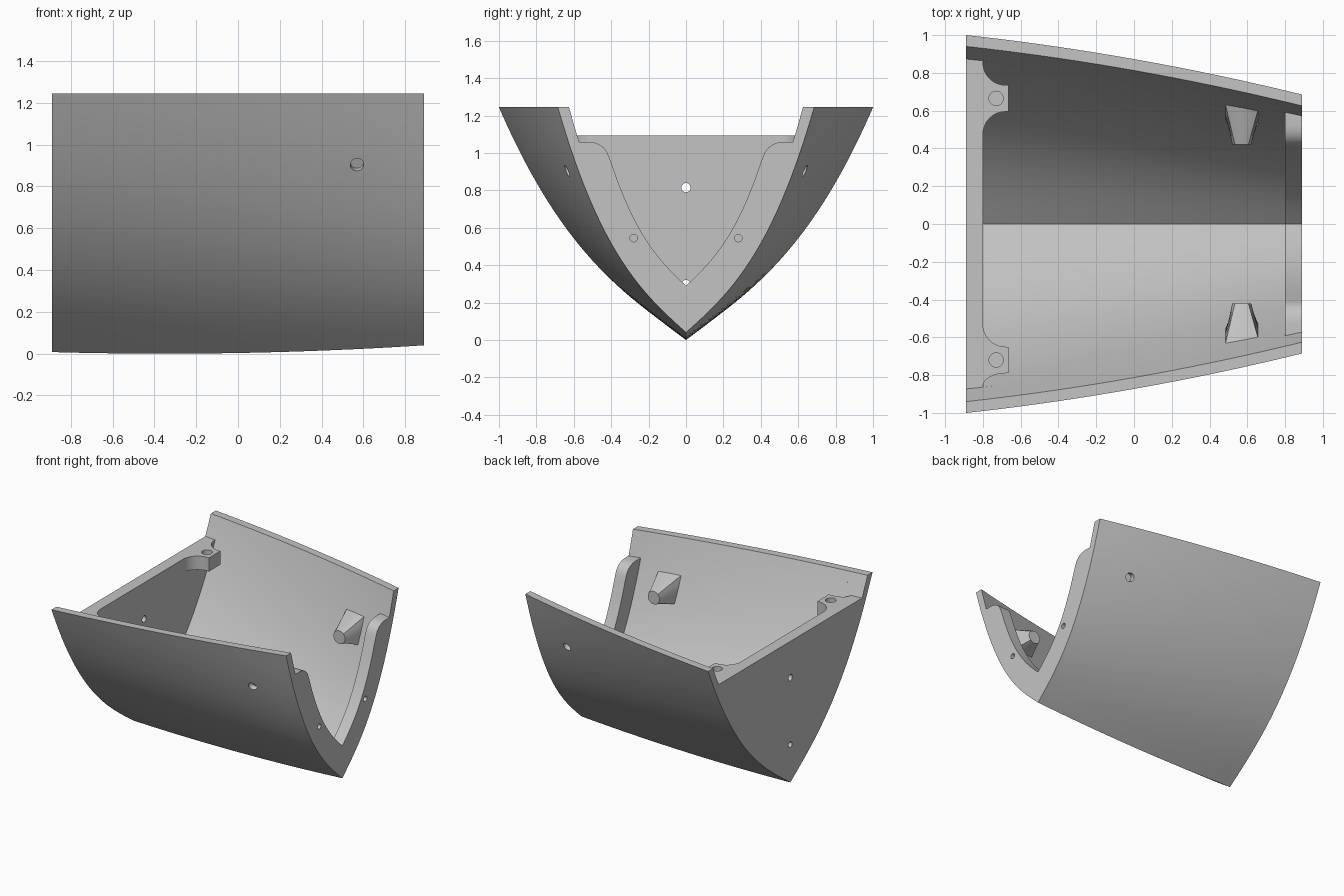
import bpy, bmesh
from math import cos, sin, pi, radians
from mathutils import Vector

if "Cube" in bpy.data.objects:
    bpy.data.objects.remove(bpy.data.objects["Cube"], do_unlink=True)

END, RIM, WALL = 0.89, 1.245, 0.06
grey = bpy.data.materials.new("plain_grey")
grey.use_nodes = True
grey.diffuse_color = (0.55, 0.55, 0.55, 1)
grey.node_tree.nodes["Principled BSDF"].inputs["Base Color"].default_value = grey.diffuse_color


# Hull lines: half width and height of the skin along the length
def half_width(x):
    return 0.873 - 0.177 * x - 0.038 * x * x


def skin_z(x, y, inset=0.0):
    w = half_width(x) - inset
    keel = 0.026 * (x + 0.35) ** 2 + inset
    slope = 0.8 + 0.112 * x
    return keel + slope * abs(y) + (RIM - keel - slope * w) * (abs(y) / w) ** 3


def skin_y(x, z, inset=0.0):
    low, high = 0.0, 1.5
    for _ in range(30):
        mid = (low + high) / 2
        low, high = (mid, high) if skin_z(x, mid, inset) < z else (low, mid)
    return low


def mirrored(half):
    """Closed section from a half profile running keel to top."""
    return [(-y, z) for y, z in reversed(half) if y > 0] + half


def skin_half(x, y0, y1, inset, n=24):
    ys = [y0 + (y1 - y0) * i / n for i in range(n + 1)]
    return [(y, skin_z(x, y, inset)) for y in ys]


def make(name, rings):
    """Loft closed rings of points and cap both ends."""
    bm = bmesh.new()
    loops = [[bm.verts.new(p) for p in ring] for ring in rings]
    n = len(loops[0])
    for a, b in zip(loops, loops[1:]):
        for i in range(n):
            j = (i + 1) % n
            bm.faces.new((a[i], a[j], b[j], b[i]))
    bm.faces.new(loops[0])
    bm.faces.new(loops[-1])
    bmesh.ops.recalc_face_normals(bm, faces=bm.faces)
    mesh = bpy.data.meshes.new(name)
    bm.to_mesh(mesh)
    bm.free()
    mesh.materials.append(grey)
    obj = bpy.data.objects.new(name, mesh)
    bpy.context.collection.objects.link(obj)
    return obj


def loft_x(name, x0, x1, half_at, n):
    xs = [x0 + (x1 - x0) * i / n for i in range(n + 1)]
    return make(name, [[(x, y, z) for y, z in mirrored(half_at(x))] for x in xs])


def rod(name, start, end, radius):
    start, end = Vector(start), Vector(end)
    turn = (end - start).to_track_quat('Z', 'Y')
    ring = [turn @ Vector((radius * cos(i * pi / 12), radius * sin(i * pi / 12), 0)) for i in range(24)]
    return make(name, [[p + v for v in ring] for p in (start, end)])


def cut(obj, cutters):
    for c in cutters:
        c.hide_render = True
        mod = obj.modifiers.new("cut", 'BOOLEAN')
        mod.operation, mod.solver, mod.object = 'DIFFERENCE', 'EXACT', c
    graph = bpy.context.evaluated_depsgraph_get()
    mesh = bpy.data.meshes.new_from_object(obj.evaluated_get(graph))
    obj.modifiers.clear()
    obj.data = mesh
    for c in cutters:
        bpy.data.objects.remove(c, do_unlink=True)


def cavity_half(x):
    return skin_half(x, 0, half_width(x) - WALL + 0.03, WALL)


def above_half(x, z):
    return skin_half(x, skin_y(x, z, WALL), half_width(x) - WALL + 0.03, WALL, 6)


def frame_half(x):
    curve = [(0.4 * i / 12, 0.29 + 0.38 * i / 12 + 0.28 * (i / 12) ** 3) for i in range(13)]
    bend = [(0.52 - 0.11 * cos(a), 0.96 + 0.1 * sin(a)) for a in (radians(d) for d in range(15, 91, 15))]
    return curve + bend + above_half(x, 1.06)


# Hull: solid body hollowed out, leaving a bulkhead and an open end frame
hull = loft_x("hull", -END, END, lambda x: skin_half(x, 0, half_width(x), 0), 16)
cutters = [
    loft_x("cavity", -0.8, 0.8, cavity_half, 16),
    loft_x("bulkhead_top", -1, -0.75, lambda x: above_half(x, 1.095), 3),
    loft_x("frame_opening", 0.75, 1, frame_half, 3),
    rod("upper_hole", (-1, 0, 0.815), (-0.7, 0, 0.815), 0.025),
    rod("lower_hole", (-1, 0, 0.3), (-0.7, 0, 0.3), 0.022),
]
for side in (-1, 1):
    cutters.append(rod("frame_hole", (0.7, side * 0.28, 0.545), (1, side * 0.28, 0.545), 0.02))
    cutters.append(rod("side_hole", (0.57, side * 0.75, 0.865), (0.57, side * 0.52, 0.945), 0.032))
cut(hull, cutters)
parts = [hull]

# Screw bosses: square on the wall, round at the tip
for side, label in ((1, "left"), (-1, "right")):
    base, tip = [], []
    for i in range(24):
        c, s = cos(i * pi / 12), sin(i * pi / 12)
        m = max(abs(c), abs(s))
        x, z = 0.57 + 0.09 * c / m, 0.9 + 0.1 * s / m
        base.append((x, side * (skin_y(x, z, WALL) + 0.015), z))
        tip.append((0.57 + 0.05 * c, side * 0.42, 0.88 + 0.05 * s))
    parts.append(make(label + "_boss", [base, tip]))

# Mounting brackets: tabs with concave flares on the bulkhead's inner top edge
for y, label in ((0.665, "left"), (-0.72, "right")):
    side = 1 if y > 0 else -1
    outline = [(-0.83, y - side * 0.19)]
    for sign in (-1, 1):
        r = 0.12 if sign < 0 else min(0.12, 0.86 - abs(y) - 0.07)
        arc = [(-0.68 - 0.12 * sin(a), y + side * sign * (0.07 + r - r * cos(a)))
               for a in (i * pi / 16 for i in range(9))]
        tab = [(-0.665, y + side * sign * 0.07)]
        outline += (list(reversed(arc)) + tab) if sign < 0 else (tab + arc)
    outline.append((-0.83, outline[-1][1]))
    bracket = make(label + "_bracket", [[(px, py, z) for px, py in outline] for z in (0.99, 1.095)])
    cut(bracket, [rod("bracket_hole", (-0.73, y, 1.02), (-0.73, y, 1.2), 0.038)])
    parts.append(bracket)

# Smooth curved skin, crisp edges
for obj in bpy.context.selected_objects:
    obj.select_set(False)
for obj in parts:
    obj.select_set(True)
bpy.context.view_layer.objects.active = hull
bpy.ops.object.shade_smooth_by_angle(angle=radians(25))
